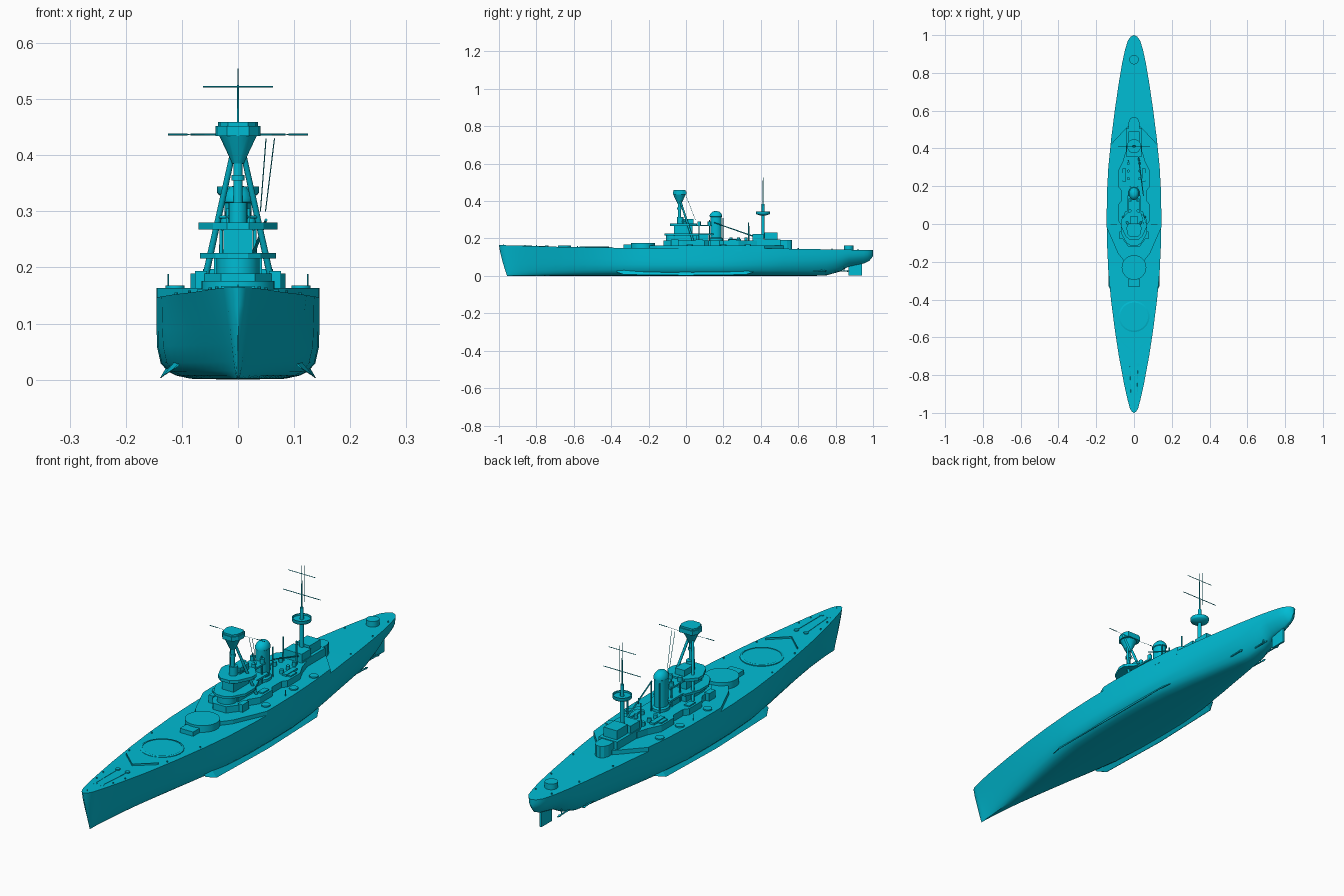
import bpy, math
from mathutils import Vector

paint = bpy.data.materials.new("cyan_paint")
paint.diffuse_color = (0.0, 0.503, 0.658, 1)


def mesh(name, verts, faces, smooth=None):
    me = bpy.data.meshes.new(name)
    me.from_pydata(verts, [], faces)
    me.update()
    me.materials.append(paint)
    if smooth:
        me.polygons.foreach_set("use_smooth", [True] * len(me.polygons))
        me.set_sharp_from_angle(angle=math.radians(smooth))
    ob = bpy.data.objects.new(name, me)
    bpy.context.collection.objects.link(ob)
    return ob


def loft(name, rings, smooth=None):
    n = len(rings[0])
    verts = [p for r in rings for p in r]
    faces = [(a * n + i, a * n + (i + 1) % n, (a + 1) * n + (i + 1) % n, (a + 1) * n + i)
             for a in range(len(rings) - 1) for i in range(n)]
    faces += [tuple(range(n))[::-1], tuple(range(len(verts) - n, len(verts)))]
    return mesh(name, verts, faces, smooth)


def prism(name, half, z0, z1):
    # outline given for +x from bow to stern, mirrored
    pts = half + [(-x, y) for x, y in reversed(half) if x > 0]
    return loft(name, [[(x, y, z) for x, y in pts] for z in (z0, z1)])


def box(name, x, y, z, sx, sy, sz):
    return loft(name, [[(x + a * sx / 2, y + b * sy / 2, h) for a, b in
                        ((-1, -1), (1, -1), (1, 1), (-1, 1))] for h in (z, z + sz)])


def lathe(name, x, y, profile, n=24, ky=1.0):
    return loft(name, [[(x + r * math.cos(2 * math.pi * i / n), y + ky * r * math.sin(2 * math.pi * i / n), z)
                        for i in range(n)] for r, z in profile], 40)


def cyl(name, x, y, z, r, h, n=24, ky=1.0):
    return lathe(name, x, y, [(r, z), (r, z + h)], n, ky)


def rod(name, p, q, r, r2=None, n=8):
    p, q = Vector(p), Vector(q)
    rot = (q - p).to_track_quat('Z', 'Y')
    ring = [Vector((math.cos(2 * math.pi * i / n), math.sin(2 * math.pi * i / n), 0)) for i in range(n)]
    return loft(name, [[c + rot @ (v * k) for v in ring] for c, k in ((p, r), (q, r2 or r))], 50)


def curve(table, t):
    for (a, u), (b, v) in zip(table, table[1:]):
        if t <= b:
            return u + (v - u) * (t - a) / (b - a)
    return table[-1][1]


# Hull: lofted stations with bow, midship and stern section shapes
BEAM = [(-1, .001), (-.993, .012), (-.975, .022), (-.93, .034), (-.85, .052), (-.7, .08), (-.55, .103), (-.4, .122),
        (-.25, .136), (-.1, .143), (.03, .145), (.17, .143), (.3, .136), (.45, .121), (.6, .102), (.75, .08),
        (.85, .063), (.92, .048), (.97, .033), (.992, .017), (1, .001)]
DECK = [(-1, .165), (-.7, .156), (-.3, .149), (0, .146), (.5, .146), (1, .138)]
KEEL = [(-1, 0), (.74, 0), (.82, .022), (.87, .05), (.95, .066), (.98, .08), (1, .105)]
U = [0, .012, .05, .1, .2, .4, .6, .8, 1]
MID = [0, .58, .76, .86, .95, .995, 1, 1, 1]
BOW = [0, .1, .17, .24, .35, .52, .68, .84, 1]
STERN = [0, .1, .2, .32, .5, .78, .92, .98, 1]


def beam(y):
    return curve(BEAM, y)


rings = []
stations = sorted({b[0] for b in BEAM} | {-.96, -.9, -.78, -.62, -.48, -.32, .52, .68, .8, .82, .87, .89, .95, .98})
for y in stations:
    b, d, k = beam(y), curve(DECK, y), curve(KEEL, y)
    w = max(0, min(1, (abs(y) - .2) / .75)) ** 1.3
    end = BOW if y < 0 else STERN
    rake = .043 * max(0, (-y - .6) / .4) ** 2
    half = [(b * (m + (e - m) * w), y + rake * (1 - u) ** 1.3, k + (d - k) * u) for u, m, e in zip(U, MID, end)]
    rings.append(half + [(-x, yy, z) for x, yy, z in reversed(half[1:])])
loft("hull", rings, 35)

# Rudder, bilge keels, shafts and propellers
box("rudder", 0, .905, .003, .008, .07, .064)
for s in (-1, 1):
    side = "left" if s < 0 else "right"
    loft("bilge_keel_" + side, [[(s * (.105 + dx), y, .034), (s * (.105 + dx + .004), y, .037),
                                 (s * (xo + .002), y, zo), (s * xo, y, zo)]
                                for y, dx, xo, zo in ((-.37, -.01, .112, .02), (-.33, 0, .132, .007), (0, .01, .137, .003),
                                                      (.32, 0, .132, .007), (.36, -.01, .112, .02))])
    for i, (x, y0, y1) in enumerate(((.03, .66, .86), (.06, .54, .74))):
        rod(f"shaft_{side}_{i}", (s * x * .95, y0, .03), (s * x, y1, .026), .003)
        rod(f"shaft_strut_{side}_{i}", (s * x, y1 - .015, .026), (s * x * .6, y1 - .02, .075), .0025)
        rod(f"propeller_hub_{side}_{i}", (s * x, y1, .026), (s * x, y1 + .012, .026), .005, .002)

# Raised shelter deck, flush with the hull sides
ys = [-.02, .03, .1, .17, .24, .3, .36, .42]
prism("shelter_deck", [(.035, -.22), (.085, -.155)] + [(beam(y), y) for y in ys] + [(.05, .5), (.03, .52)], .13, .163)
prism("upper_deckhouse", [(.03, -.12), (.06, -.08), (.06, -.02), (.085, .02), (.085, .1), (.07, .12), (.07, .18),
                          (.085, .2), (.085, .28), (.06, .33), (.045, .38)], .16, .189)

# Barbettes, turret rings and breakwater
cyl("raised_barbette", 0, -.23, .14, .065, .036, 40)
box("barbette_locker", 0, -.312, .14, .06, .042, .027)
lathe("forward_turret_ring", 0, -.49, [(.082, .145), (.082, .155), (.074, .157), (.074, .155)], 40)
cyl("stern_barbette", 0, .87, .135, .025, .028)
for s in (-1, 1):
    loft(f"breakwater_{'left' if s < 0 else 'right'}",
         [[(s * x, y, .15), (s * x, y + .004, .15), (s * x, y + .004, .162), (s * x, y, .162)]
          for x, y in ((0, -.685), (.072, -.62))])

# Bridge tower
cyl("conning_tower", 0, -.07, .16, .038, .065)
box("bridge_base", 0, .0, .18, .085, .12, .04)
prism("lower_bridge_platform", [(.018, -.115), (.04, -.1), (.068, -.05), (.068, .01), (.045, .07)], .216, .226)
box("chart_house", 0, -.015, .22, .052, .1, .05)
prism("upper_bridge_platform", [(.02, -.085), (.045, -.065), (.07, -.01), (.07, .02), (.035, .06)], .268, .28)
box("upper_bridge_house", 0, .012, .275, .042, .058, .03)
cyl("bridge_director", 0, -.03, .28, .017, .036, 16)
box("searchlight_deck", 0, .1, .218, .07, .1, .008)
box("searchlight_deck_house", 0, .085, .185, .045, .07, .035)
box("upper_searchlight_deck", 0, .095, .266, .06, .08, .007)
for x in (-.022, .022):
    for y in (.07, .125):
        rod("searchlight_post", (x, y, .185), (x, y, .268), .003)
        cyl("searchlight", x, y, .273, .009, .018, 12)

# Tripod foremast with spotting top
rod("foremast_pole", (0, -.035, .2), (0, -.035, .44), .009, .008, 12)
for s in (-1, 1):
    rod("foremast_leg", (s * .062, .045, .165), (s * .008, -.033, .41), .006, .005, 12)
    rod("foremast_brace", (s * .034, .004, .29), (0, -.035, .29), .003)
    rod("foremast_yard", (s * .09, -.005, .437), (s * .125, -.005, .437), .0015)
    rod("foremast_yard_stay", (s * .03, -.005, .435), (s * .09, -.005, .437), .0006, n=5)
lathe("spotting_top_support", 0, -.035, [(.01, .385), (.034, .436)], 12)
prism("spotting_top", [(.02, -.07), (.036, -.052), (.04, -.02), (.03, .002)], .434, .452)
prism("spotting_top_roof", [(.018, -.066), (.032, -.05), (.036, -.02), (.027, -.002)], .452, .459)
cyl("foremast_lamp_platform", 0, -.035, .355, .012, .01, 12)
for x in (.05, .065):
    rod("signal_line", (x, 0, .43), (.6 * x + .01, .05, .3), .001, n=5)

# Funnel with tapered cap
lathe("funnel", 0, .16, [(.03, .16), (.03, .2), (.024, .205), (.024, .315), (.027, .317), (.027, .324),
                         (.022, .335), (.014, .344), (.006, .346)], 28, 1.25)
for s in (-1, 1):
    rod("funnel_pipe", (s * .02, .197, .18), (s * .02, .197, .31), .003)
    rod("funnel_front_pipe", (s * .02, .125, .18), (s * .02, .125, .3), .003)

# Aft superstructure
box("aft_deckhouse", 0, .43, .14, .085, .15, .055)
box("aft_control_house", 0, .385, .19, .08, .06, .035)
box("aft_tower", 0, .455, .19, .06, .07, .042)
prism("aft_lower_house", [(.028, .49), (.028, .54), (.02, .558), (.008, .567)], .14, .192)

# Mainmast, its platform and yards
rod("mainmast", (0, .412, .2), (0, .412, .385), .009, .007, 12)
lathe("mainmast_platform", 0, .412, [(.012, .322), (.034, .329), (.037, .333), (.037, .344), (.033, .344), (.033, .337)], 24)
rod("topmast", (0, .412, .38), (0, .412, .525), .003, .0015)
rod("topmast_pole", (0, .412, .525), (0, .412, .555), .0008, .0006, 6)
rod("topmast_spare", (0, .428, .4), (0, .428, .55), .001, .0008, 6)
rod("lower_yard", (-.085, .412, .437), (.085, .412, .437), .0015)
rod("upper_yard", (-.062, .412, .522), (.062, .412, .522), .0013)
rod("boat_boom", (.02, .38, .205), (.05, .15, .285), .0035, .0025)
for s in (-1, 1):
    rod("boom_post", (s * .03, .335, .18), (s * .03, .335, .285), .004, .003)

# Fittings repeated on both sides
for s in (-1, 1):
    for y in (.02, .2, .33):
        cyl("gun_base", s * .112, y, .16, .017, .008, 20)
    for y in (-.06, .07, .25):
        box("deck_locker", s * .066, y, .16, .022, .04, .034)
    for y in (.24, .28, .32):
        cyl("ventilator", s * .03, y, .185, .008, .02, 10)
    box("boat_cradle", s * .052, .26, .187, .02, .07, .01)
    rod("davit", (s * .124, .13, .16), (s * .124, .13, .188), .0014, n=6)
    cyl("capstan", s * .022, -.745, .15, .009, .012, 12)
    cyl("hawse_cover", s * .016, -.9, .155, .008, .008, 12)
    for y in (-.86, -.8, -.58, -.4, .6, .78, .92):
        cyl("bollard", s * (beam(y) - .012), y, .136, .003, curve(DECK, y) - .136 + .005, 8)
    rod("anchor_chain", (s * .016, -.9, .1625), (s * .022, -.745, .158), .001, n=5)
rod("jackstaff", (0, -.975, .16), (0, -.975, .17), .001)
